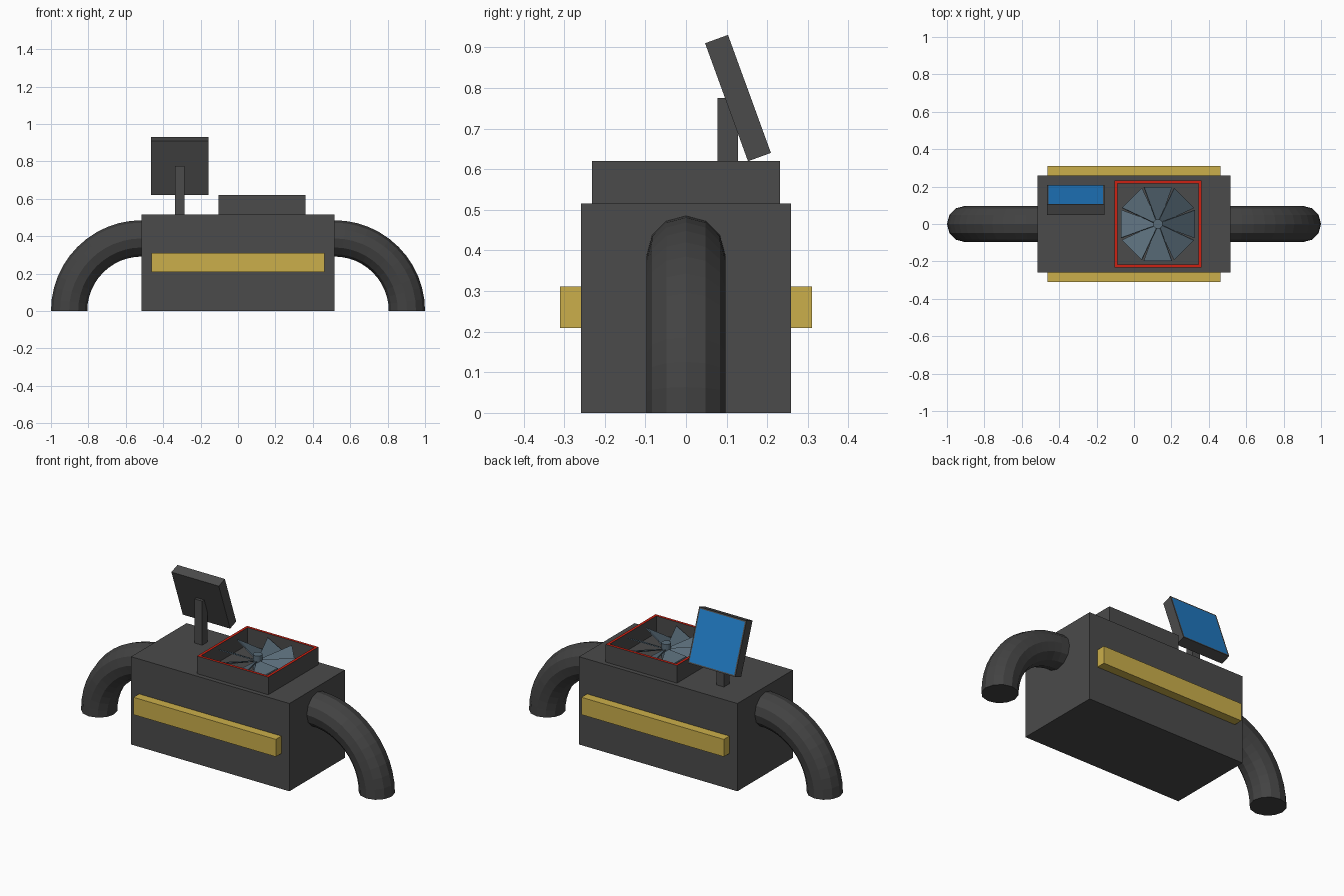
import bpy, bmesh
from math import pi, sin, cos, radians
from mathutils import Matrix, Vector

if "Cube" in bpy.data.objects:
    bpy.data.objects.remove(bpy.data.objects["Cube"], do_unlink=True)


def material(name, rgb):
    m = bpy.data.materials.new(name)
    m.use_nodes = True
    m.diffuse_color = (*rgb, 1)
    m.node_tree.nodes["Principled BSDF"].inputs["Base Color"].default_value = (*rgb, 1)
    return m


casing = material("casing grey", (0.07, 0.07, 0.07))
rubber = material("pipe grey", (0.055, 0.055, 0.055))
brass = material("yellow", (0.6, 0.43, 0.07))
red = material("red", (0.62, 0.015, 0.006))
blue = material("screen blue", (0.015, 0.2, 0.56))
steel = material("fan steel", (0.1, 0.15, 0.19))


def finish(name, bm, *mats):
    bmesh.ops.recalc_face_normals(bm, faces=bm.faces)
    mesh = bpy.data.meshes.new(name)
    bm.to_mesh(mesh)
    bm.free()
    for m in mats:
        mesh.materials.append(m)
    ob = bpy.data.objects.new(name, mesh)
    bpy.context.collection.objects.link(ob)
    return ob


def box_mesh(size, centre):
    bm = bmesh.new()
    bmesh.ops.create_cube(bm, size=1)
    bmesh.ops.scale(bm, vec=size, verts=bm.verts)
    bmesh.ops.translate(bm, vec=centre, verts=bm.verts)
    return bm


def facing(bm, direction):
    bm.normal_update()
    return max(bm.faces, key=lambda f: f.normal.dot(Vector(direction)))


# Main casing and side bars
finish("casing", box_mesh((1.03, 0.516, 0.516), (0, 0, 0.258)), casing)
for side, s in (("front", -1), ("back", 1)):
    finish(side + "_bar", box_mesh((0.926, 0.052, 0.102), (0, s * 0.284, 0.26)), brass)

# Fan housing: open tray with a red rim
FAN_X = 0.128
bm = box_mesh((0.464, 0.464, 0.11), (FAN_X, 0, 0.565))
top = facing(bm, (0, 0, 1))
rim = bmesh.ops.inset_region(bm, faces=[top], thickness=0.022)["faces"]
for f in rim:
    f.material_index = 1
floor = bmesh.ops.extrude_discrete_faces(bm, faces=[top])["faces"][0]
bmesh.ops.translate(bm, vec=(0, 0, -0.1), verts=floor.verts)
finish("fan_housing", bm, casing, red)

# Fan hub and tilted, tapered blades
bm = bmesh.new()
bmesh.ops.create_cone(bm, cap_ends=True, segments=12, radius1=0.026, radius2=0.026,
                      depth=0.085, matrix=Matrix.Translation((FAN_X, 0, 0.562)))
finish("fan_hub", bm, steel)
BLADES = 8
bm = bmesh.new()
for i in range(BLADES):
    blade = bmesh.ops.create_cube(bm, size=1)["verts"]
    for v in blade:
        outer = v.co.x > 0
        v.co = (0.198 if outer else 0.015, v.co.y * (0.17 if outer else 0.02), v.co.z * 0.006)
    place = (Matrix.Translation((FAN_X, 0, 0.565)) @ Matrix.Rotation(2 * pi * i / BLADES, 4, "Z")
             @ Matrix.Rotation(radians(28), 4, "X"))
    bmesh.ops.transform(bm, matrix=place, verts=blade)
finish("fan_blades", bm, steel)

# Monitor post, tilted monitor and its screen
MON_X = -0.312
finish("monitor_post", box_mesh((0.05, 0.051, 0.265), (MON_X, 0.103, 0.6425)), casing)
bm = box_mesh((0.308, 0.06, 0.309), (0, 0, 0))
screen = facing(bm, (0, 1, 0))
bmesh.ops.inset_region(bm, faces=[screen], thickness=0.012)
screen.material_index = 1
monitor = finish("monitor", bm, casing, blue)
monitor.location = (MON_X, 0.128, 0.775)
monitor.rotation_euler.x = radians(20)

# Quarter-circle pipes on both ends
SIDES, STEPS, BEND, RADIUS = 12, 12, 0.388, 0.097
for side, s in (("left", 1), ("right", -1)):
    bm = bmesh.new()
    rings = []
    for i in range(STEPS + 1):
        a = pi / 2 * i / STEPS
        ring = []
        for j in range(SIDES):
            t = 2 * pi * j / SIDES
            r = BEND + RADIUS * cos(t)
            ring.append(bm.verts.new((s * (0.515 + r * cos(a)), RADIUS * sin(t), r * sin(a))))
        rings.append(ring)
    for a, b in zip(rings, rings[1:]):
        for j in range(SIDES):
            k = (j + 1) % SIDES
            bm.faces.new((a[j], a[k], b[k], b[j]))
    bm.faces.new(rings[0])
    bm.faces.new(rings[-1])
    finish(side + "_pipe", bm, rubber)
